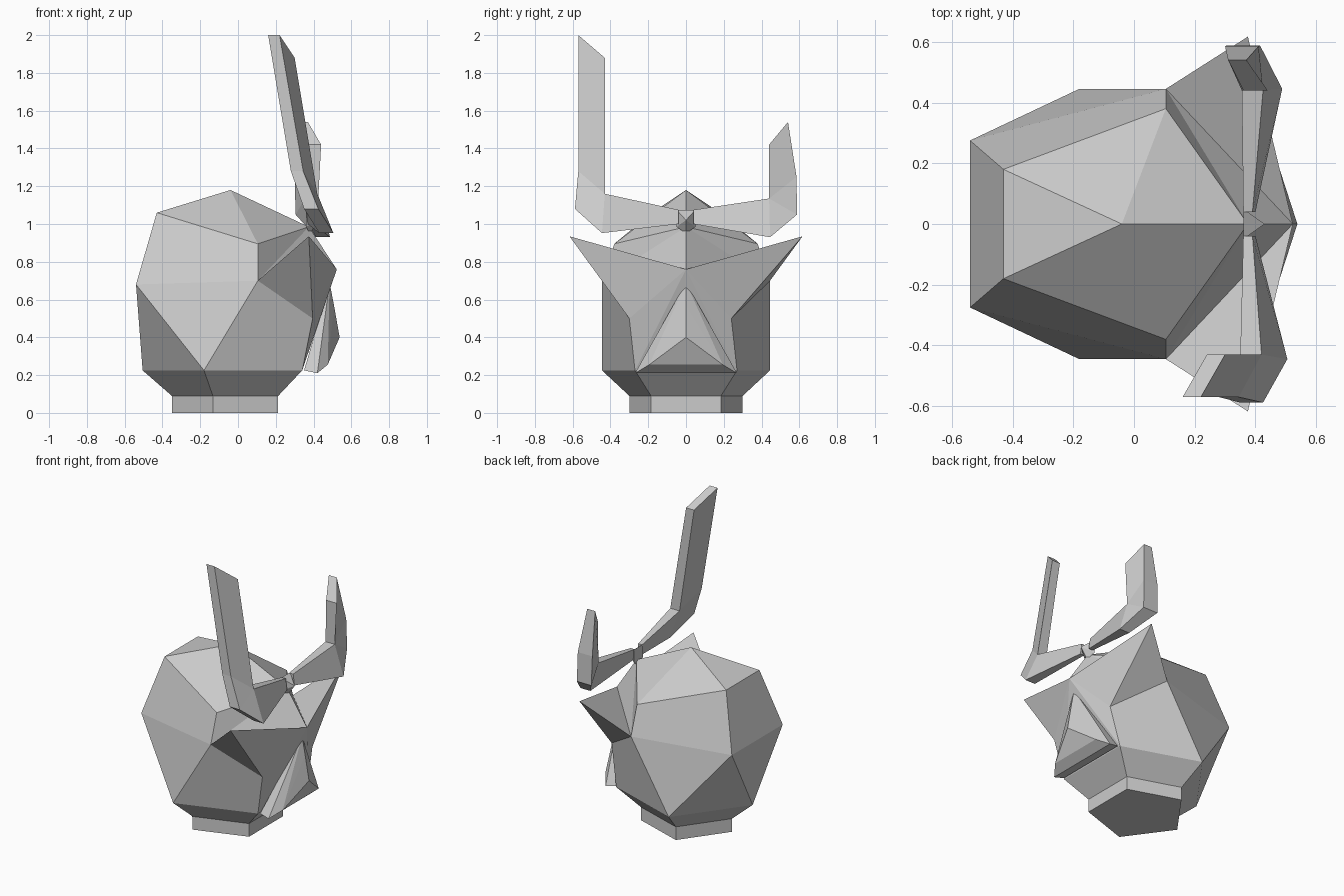
import bpy, bmesh

if "Cube" in bpy.data.objects:
    bpy.data.objects.remove(bpy.data.objects["Cube"])


def build(name, verts, faces):
    """Make a flat-shaded object from named points and faces."""
    me = bpy.data.meshes.new(name)
    bm = bmesh.new()
    v = {k: bm.verts.new(p) for k, p in verts.items()}
    for f in faces:
        bm.faces.new([v[k] for k in f])
    bmesh.ops.recalc_face_normals(bm, faces=bm.faces)
    bm.to_mesh(me)
    bm.free()
    ob = bpy.data.objects.new(name, me)
    bpy.context.collection.objects.link(ob)
    return ob


def two_sided(half, centre, half_faces, centre_faces):
    """Repeat the side points (suffix + and -) on both sides of y = 0."""
    verts = dict(centre)
    faces = list(centre_faces)
    for s, sign in (("+", 1), ("-", -1)):
        verts.update({k + s: (x, sign * y, z) for k, (x, y, z) in half.items()})
        faces += [[k if k in centre else k + s for k in f.split()] for f in half_faces]
    return verts, faces


# Helmet: five-sided foot, flared skirt, faceted dome and winged brow
half = {
    "foot_f": (.213, .185, 0), "foot_m": (-.133, .30, 0),
    "neck_f": (.213, .185, .09), "neck_m": (-.133, .30, .09),
    "rim_f": (.34, .27, .225), "rim_m": (-.18, .445, .225),
    "back": (-.54, .275, .68), "side": (.105, .445, .70), "eye": (.395, .27, .50),
    "crown": (-.43, .18, 1.06), "temple": (.105, .38, .895), "wing": (.375, .617, .935),
}
centre = {"apex": (-.04, 0, 1.18), "fore": (.375, 0, .985), "brow": (.523, 0, .76),
          "foot_b": (-.35, 0, 0), "neck_b": (-.35, 0, .09), "rim_b": (-.505, 0, .225)}
half_faces = [
    "rim_m rim_b back", "rim_m back side", "back crown temple side", "rim_m side eye rim_f",
    "crown temple apex", "temple fore apex", "temple side fore", "side fore brow",
    "side wing brow", "side wing eye", "wing brow eye", "eye brow rim_f",
]
for a, b in (("foot", "neck"), ("neck", "rim")):
    for p, q in (("f", "m"), ("m", "b")):
        half_faces.append(f"{a}_{p} {a}_{q} {b}_{q} {b}_{p}")
centre_faces = [[a + "+", a + "-", b + "-", b + "+"] for a, b in (
    ("foot_f", "neck_f"), ("neck_f", "rim_f"), ("back", "crown"))]
centre_faces += [["rim_f+", "rim_f-", "brow"], ["crown+", "crown-", "apex"],
                 ["back+", "back-", "rim_b"],
                 ["foot_f+", "foot_m+", "foot_b", "foot_m-", "foot_f-"]]
helmet = build("helmet", *two_sided(half, centre, half_faces, centre_faces))

# The eye corners are a little uneven
for v in helmet.data.vertices:
    if abs(v.co.z - .50) < .001:
        v.co.y -= .03

# Beak-shaped face guard
half = {"lip": (.475, .195, .255), "base": (.42, .27, .21), "inner": (.35, .26, .225)}
centre = {"top": (.485, 0, .69), "ridge": (.508, 0, .57), "tip": (.538, 0, .40)}
build("face_guard", *two_sided(
    half, centre,
    ["ridge tip lip", "top ridge lip", "top lip base", "top base inner"],
    [["lip+", "lip-", "tip"], ["lip+", "lip-", "base-", "base+"],
     ["base+", "base-", "inner-", "inner+"], ["inner+", "inner-", "top"]]))


# Horns: a flat bent outline with its own thickness along x at each corner
def horn(name, outline, depth):
    n = len(outline)
    verts = {i: p for i, p in enumerate(outline)}
    verts.update({i + n: (p[0] - d, p[1], p[2])
                  for i, (p, d) in enumerate(zip(outline, depth))})
    # order: root top, elbow, tip in, tip out, outer, corner, low, root bottom
    plates = [(0, 1, 6, 7), (1, 5, 6), (1, 4, 5), (1, 2, 3, 4)]
    faces = plates + [tuple(i + n for i in f) for f in plates]
    faces += [(i, (i + 1) % n, (i + 1) % n + n, i + n) for i in range(n)]
    build(name, verts, faces)


horn("long_horn", [(.39, -.04, 1.075), (.42, -.43, 1.16), (.30, -.43, 1.88), (.22, -.57, 2.0),
                   (.345, -.57, 1.28), (.425, -.588, 1.08), (.505, -.445, .952), (.40, -.04, 1.0)],
     (.03, .07, .06, .06, .065, .075, .075, .03))
horn("short_horn", [(.39, .04, 1.075), (.425, .44, 1.135), (.44, .44, 1.42), (.37, .54, 1.54),
                    (.41, .585, 1.25), (.415, .588, 1.05), (.488, .445, .93), (.40, .04, 1.0)],
     (.03, .07, .08, .06, .11, .11, .075, .03))

# Knot joining the horns
build("horn_knot", *two_sided(
    {"a": (.36, .05, 1.075), "b": (.36, .05, .985)},
    {"front": (.43, 0, 1.02), "low": (.38, 0, .95)},
    ["a b front", "b low front"],
    [["a+", "a-", "front"], ["a+", "a-", "b-", "b+"], ["b+", "b-", "low"]]))
